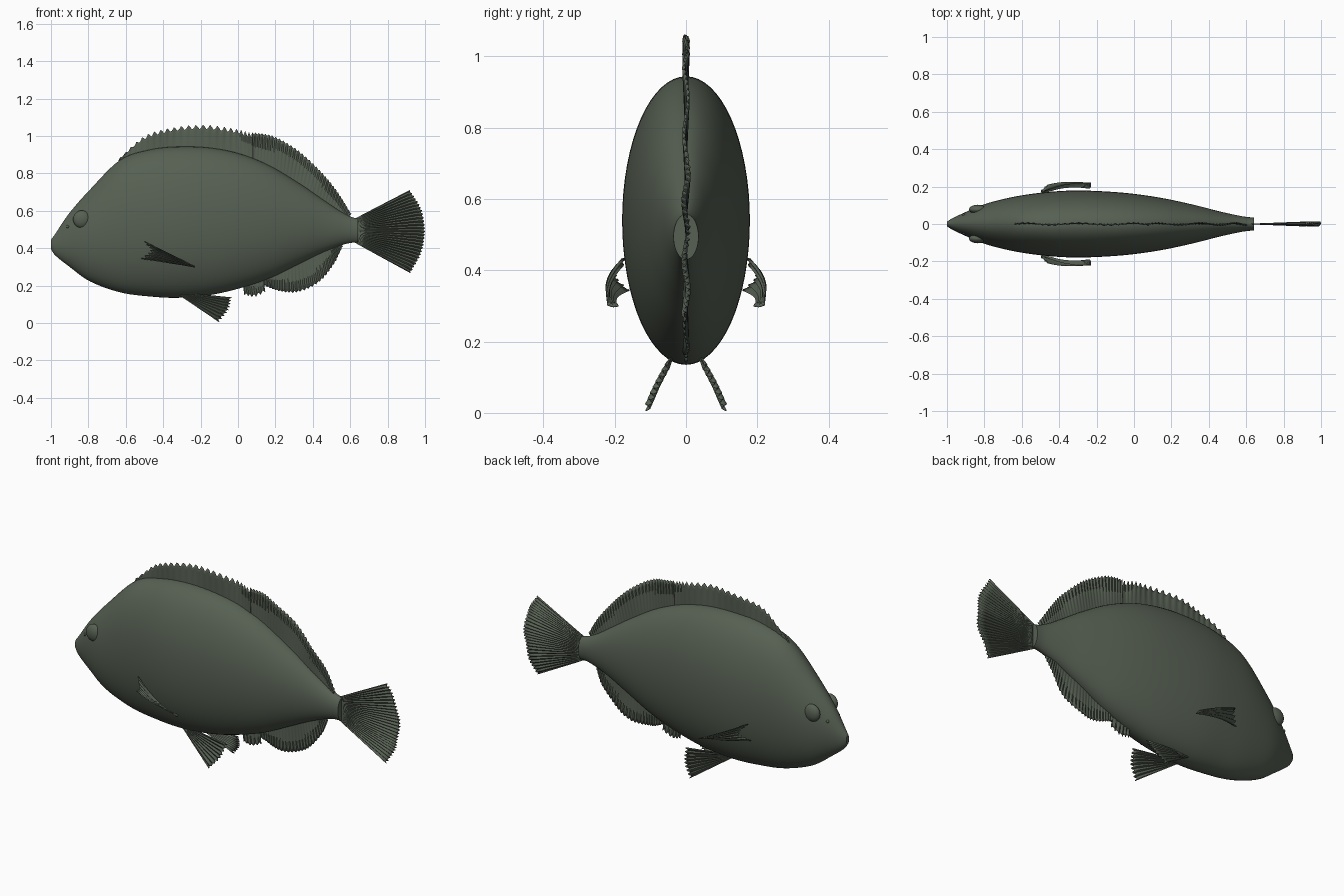
import bpy
import bmesh
import math
from mathutils import Vector

default_cube = bpy.data.objects.get("Cube")
if default_cube:
    bpy.data.objects.remove(default_cube, do_unlink=True)

# One dull green skin colour
skin = bpy.data.materials.new("dark_olive_skin")
skin.use_nodes = True
skin_colour = (0.095, 0.117, 0.086, 1)
skin.diffuse_color = skin_colour
shader = skin.node_tree.nodes["Principled BSDF"]
shader.inputs["Base Color"].default_value = skin_colour
shader.inputs["Roughness"].default_value = 0.8


def spline(points, t):
    """Smooth curve through the points, with t running from 0 to 1."""
    pts = [Vector(p) for p in points]
    last = len(pts) - 1
    i = min(int(t * last), last - 1)
    f = t * last - i
    b, c = pts[i], pts[i + 1]
    a = pts[i - 1] if i > 0 else 2 * b - c
    d = pts[i + 2] if i + 2 <= last else 2 * c - b
    return b + 0.5 * f * (c - a + f * (2 * a - 5 * b + 4 * c - d + f * (3 * (b - c) + d - a)))


def make_object(name, bm, angle=40):
    bmesh.ops.recalc_face_normals(bm, faces=bm.faces)
    mesh = bpy.data.meshes.new(name)
    bm.to_mesh(mesh)
    bm.free()
    obj = bpy.data.objects.new(name, mesh)
    bpy.context.collection.objects.link(obj)
    mesh.materials.append(skin)
    bpy.ops.object.select_all(action="DESELECT")
    obj.select_set(True)
    bpy.context.view_layer.objects.active = obj
    bpy.ops.object.shade_smooth_by_angle(angle=math.radians(angle))
    return obj


def make_grid(name, rows, closed=False, caps=False):
    bm = bmesh.new()
    grid = [[bm.verts.new(p) for p in row] for row in rows]
    for lower, upper in zip(grid, grid[1:]):
        count = len(lower)
        for i in range(count if closed else count - 1):
            j = (i + 1) % count
            bm.faces.new((lower[i], lower[j], upper[j], upper[i]))
    if caps:
        bm.faces.new(grid[0])
        bm.faces.new(grid[-1])
    return make_object(name, bm)


def make_fin(name, root, tip, rays, ripple, teeth, waver=0.0, side=(0, 1, 0), steps=8):
    """Rippled sheet between a root curve and a toothed tip curve."""
    columns = []
    side = Vector(side)
    for i in range(rays * 4 + 1):
        t = i / (rays * 4)
        start, end = spline(root, t), spline(tip, t)
        reach = 1 - teeth * (0, 0.4, 1, 0.7)[i % 4]
        wave = ripple * math.sin(i * math.pi / 2) + waver * math.sin(t * 17)
        columns.append([start.lerp(end, reach * s / steps) + side * wave * s / steps
                        for s in range(steps + 1)])
    fin = make_grid(name, columns)
    shell = fin.modifiers.new("thickness", "SOLIDIFY")
    shell.thickness = 0.004
    shell.offset = 0
    return fin


# Body stations: length, top, bottom, half width
stations = [
    (-1, .445, .395, .012), (-.975, .48, .36, .028), (-.9, .59, .3, .064),
    (-.79, .715, .222, .109), (-.63, .872, .164, .148), (-.47, .927, .142, .17),
    (-.32, .943, .135, .179), (-.15, .937, .15, .174), (.01, .905, .186, .16),
    (.17, .841, .24, .135), (.33, .745, .318, .1), (.45, .663, .376, .069),
    (.54, .602, .412, .049), (.6, .57, .428, .038), (.642, .557, .43, .035),
]
rings = []
for i in range(85):
    x, top, bottom, width = spline([Vector(s) for s in stations], i / 84)
    mid, half = (top + bottom) / 2, (top - bottom) / 2
    rings.append([(x, width * math.sin(a), mid + half * math.cos(a))
                  for a in (k * math.tau / 64 for k in range(64))])
make_grid("body", rings, closed=True, caps=True)

# Dorsal fin: spiny front and soft rear
make_fin("spiny_dorsal_fin",
         [(-.66, 0, .82), (-.5, 0, .88), (-.35, 0, .91), (-.18, 0, .91), (-.02, 0, .88), (.08, 0, .84)],
         [(-.63, 0, .885), (-.5, 0, 1.0), (-.35, 0, 1.045), (-.18, 0, 1.06), (-.02, 0, 1.04), (.08, 0, 1.015)],
         22, .003, .16, .006)
make_fin("soft_dorsal_fin",
         [(.07, 0, .85), (.18, 0, .8), (.29, 0, .74), (.4, 0, .66), (.5, 0, .59), (.57, 0, .54)],
         [(.075, 0, 1.02), (.19, 0, 1.0), (.32, 0, .925), (.44, 0, .815), (.53, 0, .705), (.605, 0, .585)],
         32, .003, .05, .006)

# Anal fin: short spines and soft rear
make_fin("front_anal_fin", [(.02, 0, .25), (.07, 0, .26), (.13, 0, .28)],
         [(.035, 0, .15), (.085, 0, .14), (.145, 0, .165)], 5, .004, .12)
make_fin("rear_anal_fin",
         [(.13, 0, .28), (.22, 0, .31), (.31, 0, .36), (.4, 0, .4), (.48, 0, .44), (.53, 0, .45)],
         [(.14, 0, .2), (.22, 0, .17), (.32, 0, .165), (.43, 0, .215), (.51, 0, .31), (.56, 0, .41)],
         26, .003, .05, .005)

# Tail fan
make_fin("tail_fin", [(.62, 0, .555), (.62, 0, .494), (.62, 0, .433)],
         [(.92, 0, .71), (.98, 0, .61), (1, 0, .49), (.98, 0, .375), (.923, 0, .268)],
         26, .006, .025, .006)

# Paired fins, eyes and nostrils
for label, s in (("left", 1), ("right", -1)):
    make_fin(label + "_pectoral_fin",
             [(-.23, s * .22, .303), (-.23, s * .205, .298), (-.235, s * .188, .3)],
             [(-.5, s * .165, .435), (-.47, s * .19, .39), (-.515, s * .16, .345)],
             6, .008, .06, .0, (0, s, .3))
    bend = bpy.context.object
    for v in bend.data.vertices:
        along = (v.co.x + .51) / .28
        v.co.y += s * .022 * math.sin(math.pi * max(0, min(1, along)))
    make_fin(label + "_pelvic_fin",
             [(-.32, s * .035, .165), (-.32, s * .037, .16), (-.32, s * .04, .155)],
             [(-.033, s * .05, .135), (-.05, s * .085, .07), (-.1, s * .113, .006)],
             8, .007, .05, 0, (0, s, .4))
    for part, place, scale in (("eye", (-.835, s * .078, .555), (.047, .025, .047)),
                               ("nostril", (-.91, s * .048, .515), (.008, .008, .008))):
        bm = bmesh.new()
        bmesh.ops.create_uvsphere(bm, u_segments=24, v_segments=16, radius=1)
        ball = make_object(label + "_" + part, bm)
        ball.location, ball.scale = place, scale
